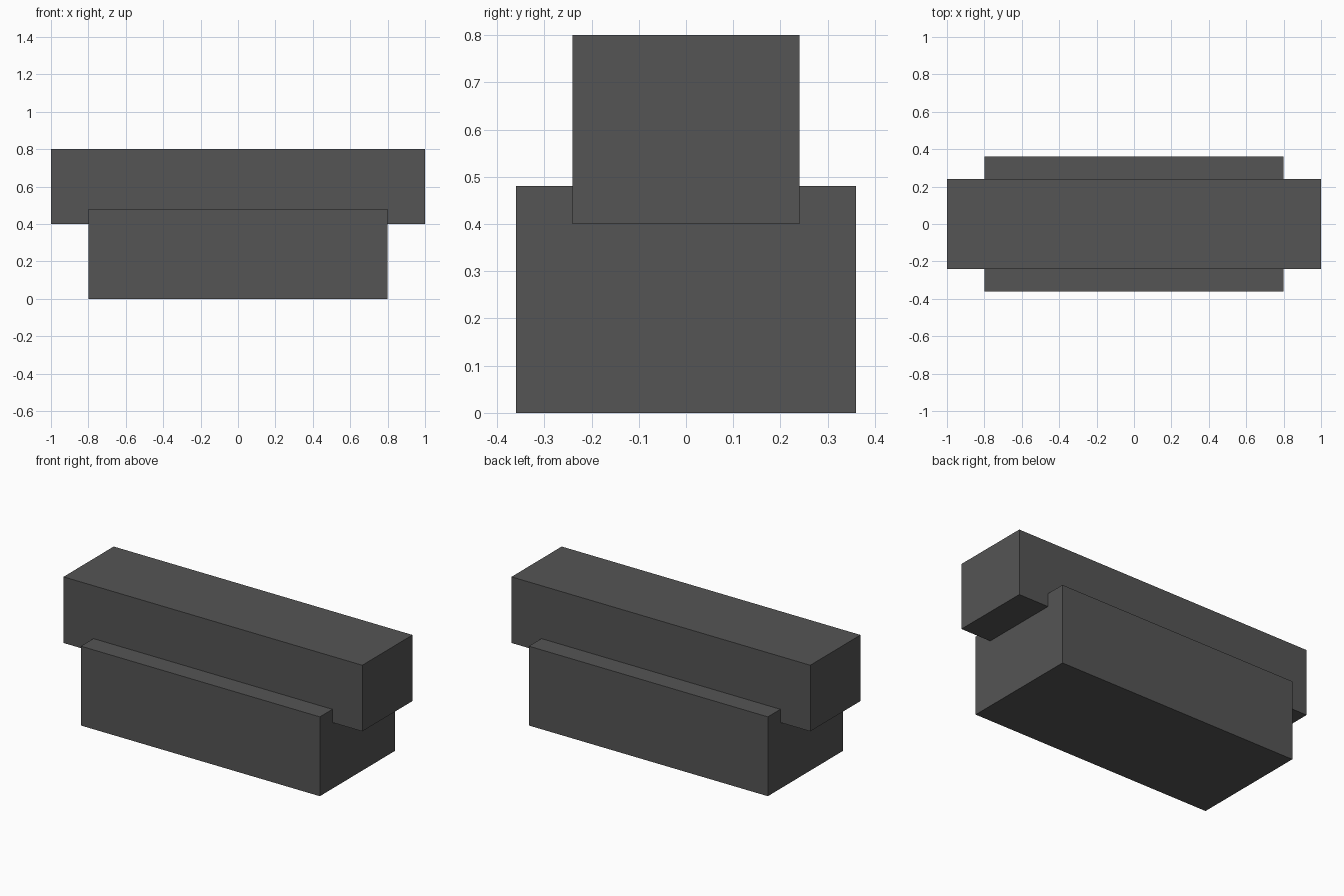
import bpy

if "Cube" in bpy.data.objects:
    bpy.data.objects.remove(bpy.data.objects["Cube"])

# Single dark grey finish
grey = bpy.data.materials.new("dark_grey")
grey.diffuse_color = (0.09, 0.09, 0.09, 1)
grey.use_nodes = True
grey.node_tree.nodes["Principled BSDF"].inputs["Base Color"].default_value = grey.diffuse_color


def box(name, size, bottom):
    """Centred box standing at height bottom."""
    bpy.ops.mesh.primitive_cube_add(size=1, location=(0, 0, bottom + size[2] / 2))
    ob = bpy.context.object
    ob.name = name
    ob.scale = size
    bpy.ops.object.transform_apply(location=False, rotation=False, scale=True)
    ob.data.materials.append(grey)
    return ob


# Wide lower block
box("lower_block", (1.6, 0.72, 0.48), 0)

# Longer, narrower bar sunk into the top of the block
box("upper_bar", (2.0, 0.48, 0.4), 0.4)
